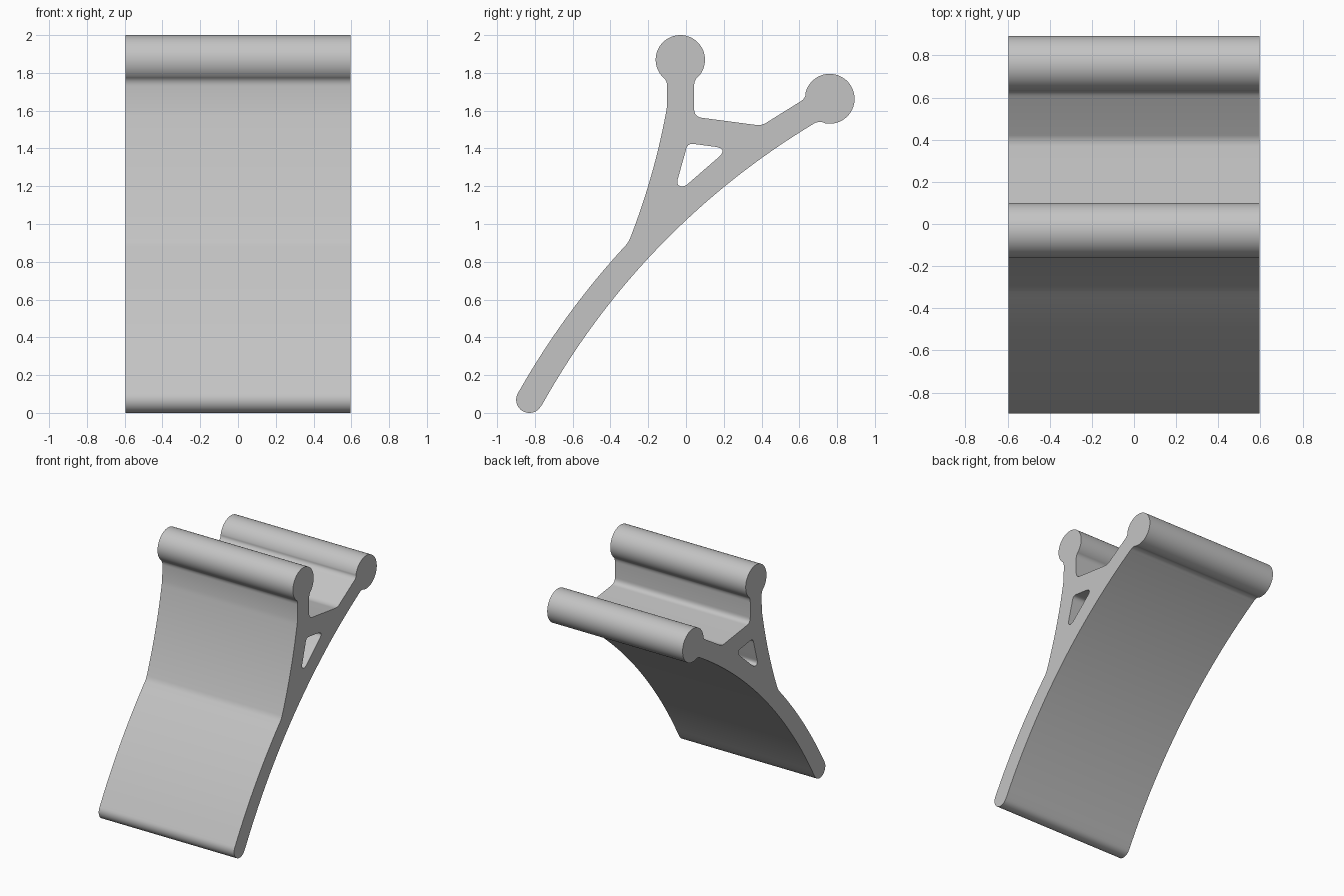
import bpy, bmesh, math
from mathutils import Vector
from mathutils.geometry import intersect_line_line_2d  # planar helper

HALF_WIDTH = 0.595

cube = bpy.data.objects.get("Cube")
if cube:
    bpy.data.objects.remove(cube, do_unlink=True)


def arc(a, m, b, n):
    """Circular arc from a through m to b."""
    a, m, b = Vector(a), Vector(m), Vector(b)
    # centre is where the two perpendicular bisectors meet
    p, q = (a + m) / 2, (m + b) / 2
    u, v = (m - a).orthogonal(), (b - m).orthogonal()
    w = q - p
    c = p + u * ((w.x * v.y - w.y * v.x) / (u.x * v.y - u.y * v.x))
    r = (a - c).length
    start, mid, end = (math.atan2(k.y - c.y, k.x - c.x) for k in (a, m, b))
    sweep = (end - start) % math.tau
    if (mid - start) % math.tau > sweep:
        sweep -= math.tau
    return [(c.x + r * math.cos(start + sweep * i / n),
             c.y + r * math.sin(start + sweep * i / n)) for i in range(n + 1)]


def bend(a, corner, b, n=8):
    """Rounded corner from a to b."""
    a, corner, b = Vector(a), Vector(corner), Vector(b)
    return [tuple(a * (1 - t) ** 2 + corner * 2 * t * (1 - t) + b * t * t)
            for t in (i / n for i in range(n + 1))]


# side outline as (y, z), clockwise from the foot
outline = (
    arc((-0.768, 0.035), (-0.86, 0.007), (-0.887, 0.11), 16)       # foot
    + arc((-0.875, 0.13), (-0.62, 0.522), (-0.32, 0.886), 20)      # leg front
    + bend((-0.315, 0.892), (-0.302, 0.908), (-0.294, 0.93))
    + arc((-0.29, 0.94), (-0.172, 1.30), (-0.102, 1.61), 20)       # neck front
    + bend((-0.10, 1.73), (-0.10, 1.762), (-0.122, 1.777))
    + arc((-0.126, 1.781), (-0.03, 2.0), (0.066, 1.781), 48)       # front roll
    + bend((0.062, 1.777), (0.043, 1.762), (0.043, 1.73))
    + bend((0.043, 1.61), (0.043, 1.567), (0.085, 1.562))          # saddle
    + bend((0.365, 1.525), (0.395, 1.520), (0.42, 1.533))
    + bend((0.60, 1.645), (0.635, 1.664), (0.632, 1.69))
    + arc((0.633, 1.696), (0.855, 1.755), (0.737, 1.533), 48)      # rear roll
    + bend((0.73, 1.536), (0.70, 1.548), (0.67, 1.527))
    + arc((0.66, 1.521), (0, 1.02), (-0.755, 0.055), 40)           # underside
)

# triangular opening
opening = (
    bend((-0.002, 1.385), (0.005, 1.43), (0.04, 1.424))
    + bend((0.16, 1.408), (0.215, 1.398), (0.18, 1.36))
    + bend((0.005, 1.208), (-0.012, 1.197), (-0.027, 1.199))
    + bend((-0.03, 1.2), (-0.052, 1.207), (-0.043, 1.24))
)

# extrude the profile across the width
bm = bmesh.new()
edges = []
for loop in (outline, opening):
    verts = [bm.verts.new((-HALF_WIDTH, y, z)) for y, z in loop]
    edges += [bm.edges.new((v, verts[i - 1])) for i, v in enumerate(verts)]
bmesh.ops.triangle_fill(bm, edges=edges, use_beauty=True, use_dissolve=False)
result = bmesh.ops.extrude_face_region(bm, geom=bm.faces[:])
moved = [g for g in result["geom"] if isinstance(g, bmesh.types.BMVert)]
bmesh.ops.translate(bm, verts=moved, vec=(2 * HALF_WIDTH, 0, 0))
bmesh.ops.recalc_face_normals(bm, faces=bm.faces[:])

mesh = bpy.data.meshes.new("forked_stand")
bm.to_mesh(mesh)
bm.free()
stand = bpy.data.objects.new("forked_stand", mesh)
bpy.context.collection.objects.link(stand)

# plain grey finish
grey = bpy.data.materials.new("plain_grey")
grey.use_nodes = True
colour = (0.55, 0.55, 0.55, 1)
grey.diffuse_color = colour
grey.node_tree.nodes["Principled BSDF"].inputs["Base Color"].default_value = colour
mesh.materials.append(grey)

bpy.ops.object.select_all(action="DESELECT")
stand.select_set(True)
bpy.context.view_layer.objects.active = stand
bpy.ops.object.shade_smooth_by_angle(angle=math.radians(30))
